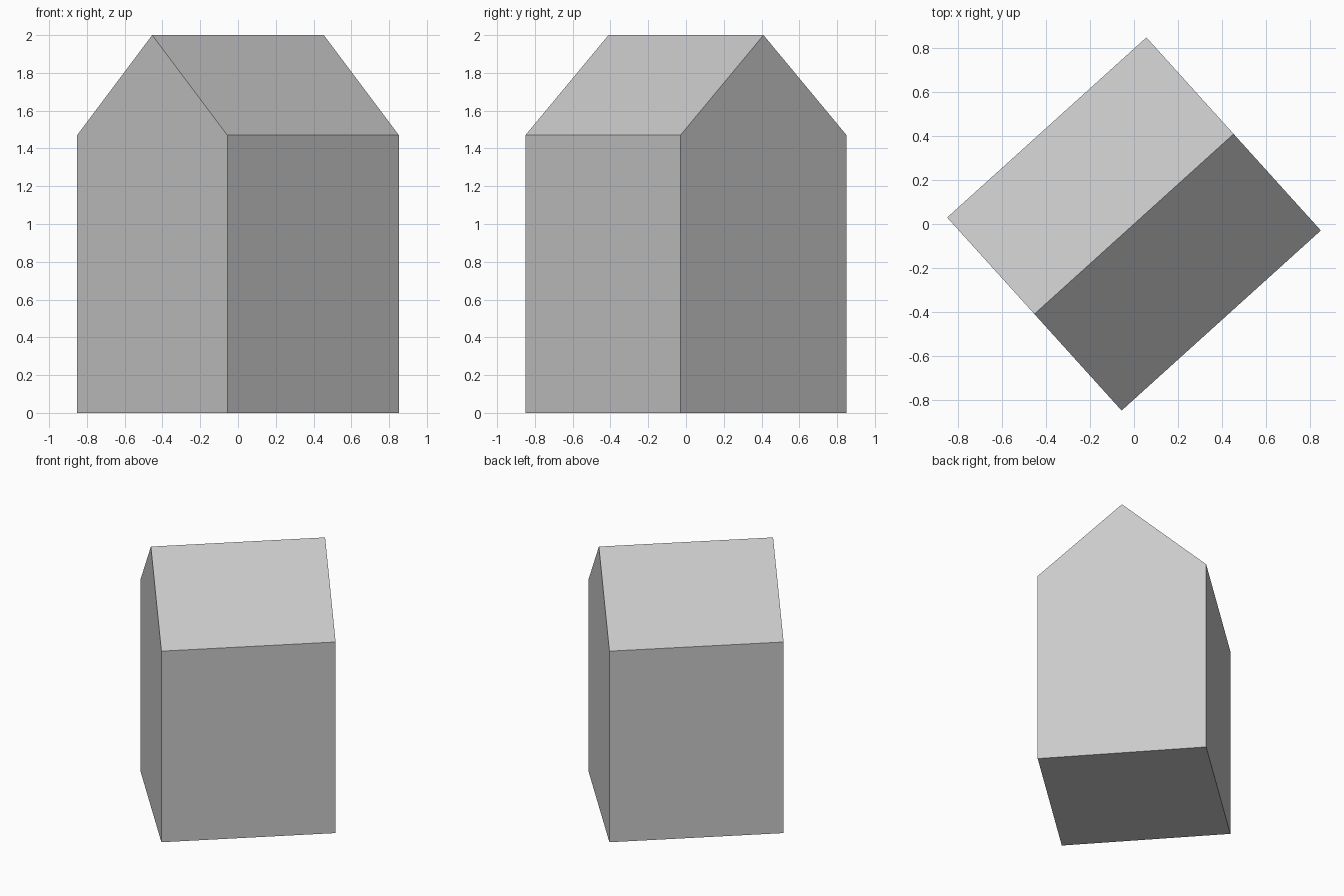
import bpy, bmesh
from math import radians
from mathutils import Matrix, Vector

cube = bpy.data.objects.get("Cube")
if cube:
    bpy.data.objects.remove(cube, do_unlink=True)

LENGTH, WIDTH = 1.224, 1.186
EAVES, RIDGE = 1.47, 2.0
TURN = radians(42.1)

# Plain grey used on every face
grey = bpy.data.materials.new("plain grey")
grey.use_nodes = True
colour = (0.59, 0.59, 0.59, 1)
grey.diffuse_color = colour
grey.node_tree.nodes["Principled BSDF"].inputs["Base Color"].default_value = colour

# Gable profile, extruded along the ridge
half = WIDTH / 2
profile = [(-half, 0), (half, 0), (half, EAVES), (0, RIDGE), (-half, EAVES)]
bm = bmesh.new()
gable = bm.faces.new([bm.verts.new((-LENGTH / 2, y, z)) for y, z in profile])
result = bmesh.ops.extrude_face_region(bm, geom=[gable], use_keep_orig=True)
far_verts = [v for v in result["geom"] if isinstance(v, bmesh.types.BMVert)]
bmesh.ops.translate(bm, verts=far_verts, vec=Vector((LENGTH, 0, 0)))

# Turn the ridge diagonally
bmesh.ops.rotate(bm, verts=bm.verts, cent=(0, 0, 0), matrix=Matrix.Rotation(TURN, 3, "Z"))
bmesh.ops.recalc_face_normals(bm, faces=bm.faces)

mesh = bpy.data.meshes.new("gabled_house")
bm.to_mesh(mesh)
bm.free()
mesh.materials.append(grey)
house = bpy.data.objects.new("gabled_house", mesh)
bpy.context.collection.objects.link(house)
